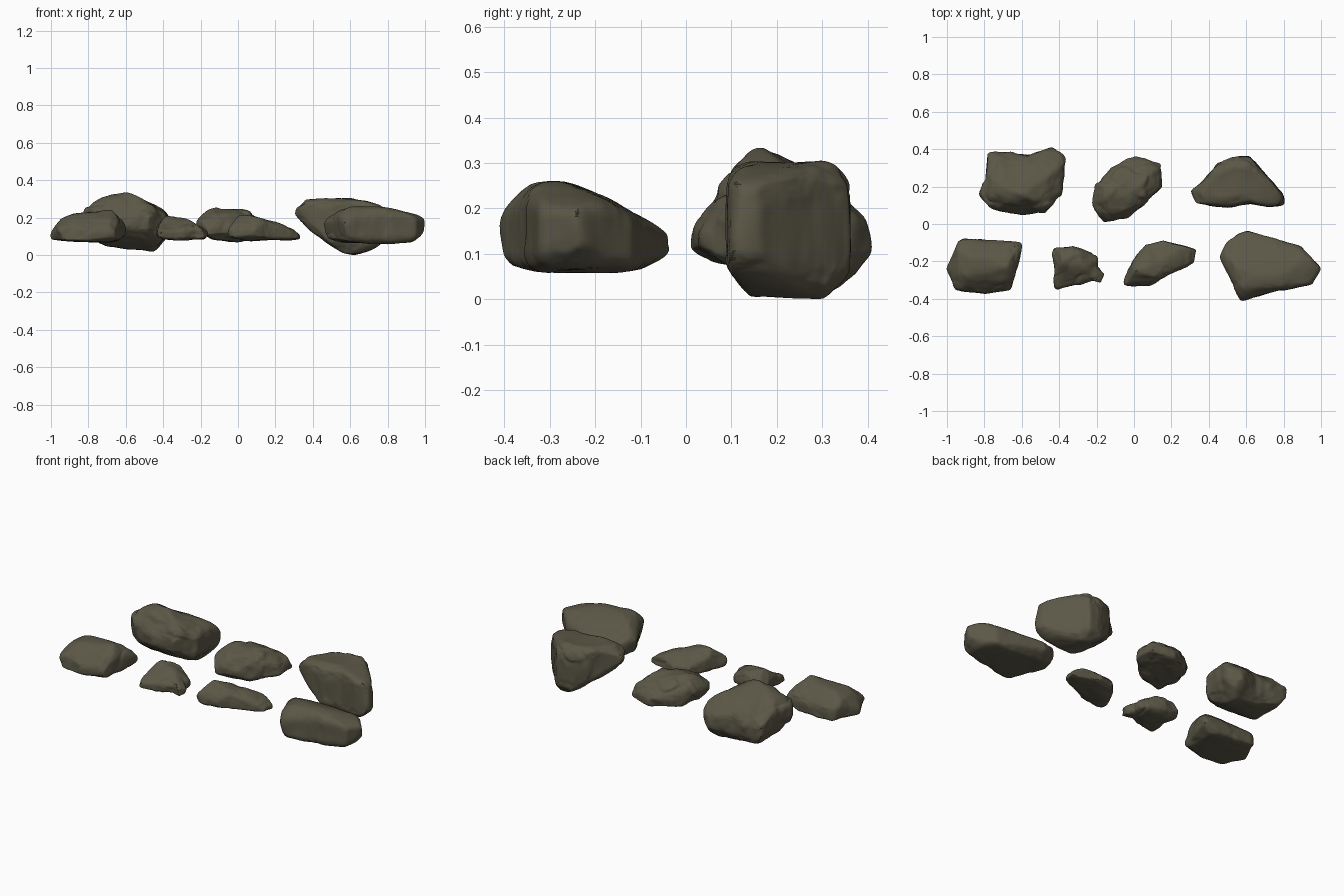
import bpy, bmesh, math, random
from mathutils import Vector, noise

default_cube = bpy.data.objects.get("Cube")
if default_cube:
    bpy.data.objects.remove(default_cube, do_unlink=True)

# One shared stone colour
stone = bpy.data.materials.new("olive_grey_stone")
stone.use_nodes = True
colour = (0.105, 0.095, 0.062, 1)
stone.diffuse_color = colour
shader = next(n for n in stone.node_tree.nodes if n.type == 'BSDF_PRINCIPLED')
shader.inputs["Base Color"].default_value = colour
shader.inputs["Roughness"].default_value = 0.9


def pairs(values):
    """Turn a flat run of hundredths into 2D points."""
    scaled = [v / 100 for v in values]
    return list(zip(scaled[::2], scaled[1::2]))


def height_at(profile, position):
    """Linear interpolation along a height profile."""
    if position <= profile[0][0]:
        return profile[0][1]
    for (a, ha), (b, hb) in zip(profile, profile[1:]):
        if position <= b:
            return ha + (hb - ha) * (position - a) / (b - a)
    return profile[-1][1]


def reach(outline, centre, dx, dy):
    """Distance from the centre to the outline in one direction."""
    best = 0.01
    for (ax, ay), (bx, by) in zip(outline, outline[1:] + outline[:1]):
        ex, ey = bx - ax, by - ay
        cross = dx * ey - dy * ex
        if abs(cross) < 1e-9:
            continue
        ox, oy = ax - centre[0], ay - centre[1]
        t = (ox * ey - oy * ex) / cross
        u = (ox * dy - oy * dx) / cross
        if t > 0 and -1e-6 <= u <= 1 + 1e-6:
            best = max(best, t)
    return best


def make_rock(name, outline, top, bottom, side_top, side_bottom,
              blocky=0.45, waist=0.45, rough=1.0, seed=1):
    outline = pairs(outline)
    top, bottom = pairs(top), pairs(bottom)
    side_top, side_bottom = pairs(side_top), pairs(side_bottom)
    rng = random.Random(seed)
    shift = Vector((seed * 3.7, seed * 1.3, seed * 2.1))
    centre = [(min(axis) + max(axis)) / 2 for axis in zip(*outline)]

    # Rounded body that follows the plan outline and the height profiles
    bm = bmesh.new()
    bmesh.ops.create_icosphere(bm, subdivisions=6, radius=1)
    for v in bm.verts:
        flat = math.hypot(v.co.x, v.co.y)
        dx, dy = (v.co.x / flat, v.co.y / flat) if flat > 1e-6 else (1, 0)
        radius = reach(outline, centre, dx, dy) * flat ** blocky
        x, y = centre[0] + dx * radius, centre[1] + dy * radius
        low = max(height_at(bottom, x), height_at(side_bottom, y))
        high = min(height_at(top, x), height_at(side_top, y))
        high = max(high, low + 0.03)
        middle = low + (high - low) * waist
        rise = abs(v.co.z) ** blocky
        v.co = (x, y, middle + ((high if v.co.z > 0 else low) - middle) * rise)

    # Broken planes
    for _ in range(9):
        normal = Vector([rng.uniform(-1, 1) for _ in "xyz"]).normalized()
        limit = max(v.co.dot(normal) for v in bm.verts) - rng.uniform(0.005, 0.016)
        for v in bm.verts:
            over = v.co.dot(normal) - limit
            if over > 0:
                v.co -= normal * over * 0.85

    # Chipped ledges, cracks and weathering
    bm.normal_update()
    moves = []
    for v in bm.verts:
        p = v.co + shift
        warped = p * 7 + noise.noise_vector(p * 9) * 0.35
        distance, cells = noise.voronoi(warped)
        gap = min(1, (distance[1] - distance[0]) / 0.2)
        ledge = noise.cell(cells[0] * 5) * 0.006 * gap
        crack = (gap - 1) * 0.004
        bumps = noise.fractal(p * 14, 0.9, 2.0, 4) * 0.005
        moves.append(v.normal * ((ledge + crack + bumps) * rough + 0.004))
    for v, move in zip(bm.verts, moves):
        v.co += move
    for _ in range(2):
        bmesh.ops.smooth_vert(bm, verts=bm.verts, factor=0.5,
                              use_axis_x=True, use_axis_y=True, use_axis_z=True)

    mesh = bpy.data.meshes.new(name)
    bm.to_mesh(mesh)
    bm.free()
    mesh.materials.append(stone)
    rock = bpy.data.objects.new(name, mesh)
    bpy.context.collection.objects.link(rock)
    bpy.ops.object.select_all(action='DESELECT')
    rock.select_set(True)
    bpy.context.view_layer.objects.active = rock
    bpy.ops.object.shade_smooth_by_angle(angle=math.radians(40))


# Back row
make_rock("back_right_boulder",
          outline=[-82, 16, -79, 24, -78, 39, -57, 37, -44, 41, -36, 36,
                   -38, 24, -39, 16, -48, 6, -61, 5, -74, 7, -79, 12],
          top=[-82, 26, -69, 31, -61, 34, -46, 28, -37, 24],
          bottom=[-82, 17, -74, 6, -60, 3, -45, 2, -37, 10],
          side_top=[5, 22, 10, 28, 16, 34, 22, 30, 31, 25, 41, 18],
          side_bottom=[5, 13, 13, 7, 24, 2, 33, 2, 41, 9],
          blocky=0.42, rough=1.1, seed=2)
make_rock("back_middle_rock",
          outline=[-2, 36, 14, 33, 15, 20, 5, 10, -4, 3, -16, 1, -22, 9, -20, 21, -12, 30],
          top=[-22, 20, -16, 24, -5, 25, 5, 23, 15, 18],
          bottom=[-22, 14, -14, 8, 0, 7, 15, 10],
          side_top=[1, 19, 8, 23, 16, 25, 25, 22, 36, 16],
          side_bottom=[1, 9, 10, 7, 36, 9],
          blocky=0.52, waist=0.3, rough=1.2, seed=3)
make_rock("back_left_boulder",
          outline=[30, 18, 37, 23, 45, 32, 56, 36, 62, 36, 72, 25,
                   79, 17, 80, 10, 72, 9, 62, 11, 50, 9, 33, 11],
          top=[30, 27, 36, 30, 55, 30, 68, 29, 80, 26],
          bottom=[30, 21, 39, 13, 50, 5, 57, 1, 63, 0, 72, 3, 80, 8],
          side_top=[9, 29, 15, 30, 30, 30, 36, 27],
          side_bottom=[9, 6, 14, 1, 20, 0, 30, 0, 36, 5],
          blocky=0.28, rough=0.9, seed=4)

# Front row
make_rock("front_right_slab",
          outline=[-93, -8, -60, -10, -62, -20, -66, -35, -80, -37, -95, -36, -100, -24],
          top=[-100, 13, -94, 20, -88, 22, -68, 24, -60, 18],
          bottom=[-100, 8, -80, 7, -66, 7, -60, 10],
          side_top=[-37, 14, -30, 20, -23, 24, -17, 22, -8, 16],
          side_bottom=[-37, 7, -8, 7],
          blocky=0.42, waist=0.32, rough=0.5, seed=5)
make_rock("front_small_rock",
          outline=[-44, -13, -33, -12, -20, -17, -20, -23, -16, -27, -17, -32,
                   -22, -30, -34, -33, -42, -35, -43, -30, -42, -25],
          top=[-44, 16, -38, 21, -28, 19, -16, 13],
          bottom=[-44, 9, -36, 8, -16, 8],
          side_top=[-35, 13, -28, 16, -20, 21, -12, 18],
          side_bottom=[-35, 8, -12, 9],
          blocky=0.48, rough=0.8, seed=6)
make_rock("front_wedge_rock",
          outline=[-6, -33, -3, -24, 6, -11, 17, -9, 33, -13, 32, -21, 17, -28, 9, -33],
          top=[-6, 17, 1, 22, 14, 19, 26, 15, 33, 12],
          bottom=[-6, 9, 5, 8, 33, 7],
          side_top=[-33, 16, -25, 22, -18, 18, -10, 14],
          side_bottom=[-33, 8, -10, 8],
          blocky=0.5, waist=0.35, rough=0.8, seed=7)
make_rock("front_left_slab",
          outline=[46, -18, 51, -8, 61, -4, 75, -8, 89, -12, 100, -24,
                   95, -32, 75, -36, 57, -41, 53, -32],
          top=[46, 19, 54, 24, 64, 26, 80, 25, 100, 21],
          bottom=[46, 9, 56, 7, 80, 6, 93, 7, 100, 11],
          side_top=[-41, 20, -34, 25, -28, 26, -20, 23, -4, 15],
          side_bottom=[-41, 7, -32, 6, -12, 6, -4, 10],
          blocky=0.36, rough=0.5, seed=8)
